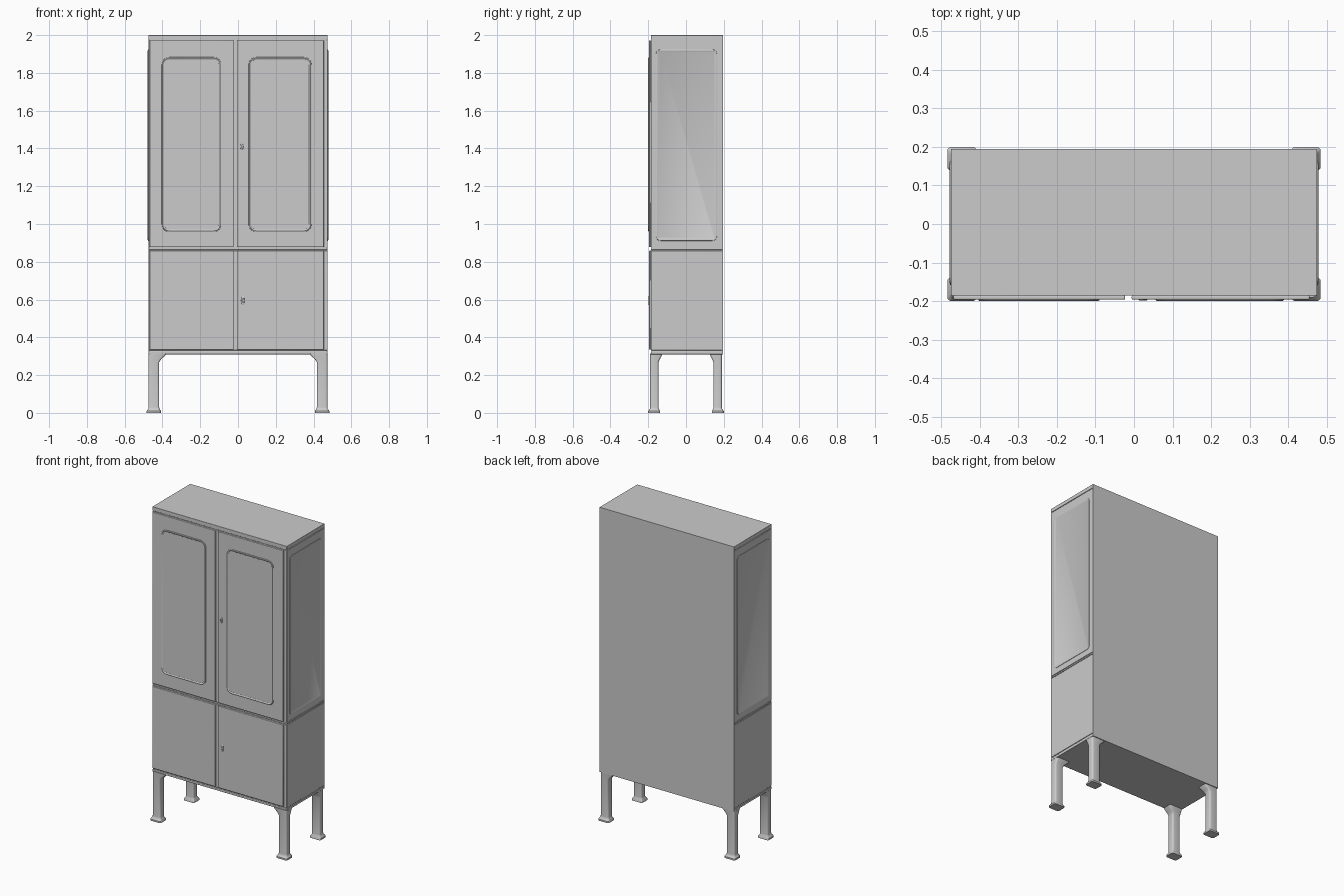
import bpy, bmesh
from math import cos, sin, pi, radians
from mathutils import Matrix, Vector

if "Cube" in bpy.data.objects:
    bpy.data.objects.remove(bpy.data.objects["Cube"])


def make(name, bm, bevel=0):
    bmesh.ops.recalc_face_normals(bm, faces=bm.faces)
    me = bpy.data.meshes.new(name)
    bm.to_mesh(me)
    bm.free()
    ob = bpy.data.objects.new(name, me)
    bpy.context.collection.objects.link(ob)
    bpy.ops.object.select_all(action='DESELECT')
    ob.select_set(True)
    bpy.context.view_layer.objects.active = ob
    bpy.ops.object.shade_smooth_by_angle(angle=radians(35))
    if bevel:
        m = ob.modifiers.new("Bevel", 'BEVEL')
        m.width, m.segments = bevel, 2
    return ob


def box(name, x0, x1, y0, y1, z0, z1, bevel=0):
    bm = bmesh.new()
    bmesh.ops.create_cube(bm, size=1, matrix=Matrix.Translation(
        ((x0 + x1) / 2, (y0 + y1) / 2, (z0 + z1) / 2)) @ Matrix.Diagonal((x1 - x0, y1 - y0, z1 - z0, 1)))
    return make(name, bm, bevel)


def loft(name, loops):
    bm = bmesh.new()
    rings = [[bm.verts.new(p) for p in lp] for lp in loops]
    n = len(rings[0])
    for a, b in zip(rings, rings[1:]):
        for i in range(n):
            bm.faces.new((a[i], a[(i + 1) % n], b[(i + 1) % n], b[i]))
    bm.faces.new(rings[0])
    bm.faces.new(rings[-1])
    return make(name, bm)


def rounded(u0, u1, v0, v1, r, seg=6):
    pts = []
    for k, (u, v) in enumerate(((u1 - r, v1 - r), (u0 + r, v1 - r), (u0 + r, v0 + r), (u1 - r, v0 + r))):
        for i in range(seg + 1):
            a = (k + i / seg) * pi / 2
            pts.append((u + r * cos(a), v + r * sin(a)))
    return pts


# Pane framed by a raised bead: (inset, height) steps, mapped onto a wall by place()
def pane(name, u0, u1, v0, v1, r, rise, place):
    steps = ((0, -0.003), (0.002, 0.6 * rise), (0.006, rise), (0.010, 0.7 * rise), (0.013, 0.0006))
    loft(name, [[Vector(place(u, v, h)) for u, v in
                 rounded(u0 + i, u1 - i, v0 + i, v1 - i, r - i)] for i, h in steps])


# Carcass: full-depth core, with outer shells separated by thin seams
W, F, B = 0.475, -0.186, 0.195
box("cabinet_core", -W + 0.004, W - 0.004, F + 0.003, B - 0.001, 0.315, 1.995)
for name, z0, z1 in (("base_rail", 0.31, 0.325), ("lower_case", 0.331, 0.859),
                     ("middle_rail", 0.863, 0.871), ("upper_case", 0.875, 1.972),
                     ("top_slab", 1.976, 2.0)):
    box(name, -W, W, F, B - 0.002, z0, z1, 0.0015)
box("back_panel", -W, W, B - 0.004, B, 0.31, 2.0)

# Doors, panes and locks
DF = -0.196
for side, x0, x1, p0, p1 in (("left", -0.468, -0.023, -0.405, -0.088),
                             ("right", -0.006, 0.455, 0.055, 0.39)):
    box(side + "_lower_door", x0, x1, DF, F + 0.001, 0.335, 0.859, 0.003)
    box(side + "_upper_door", x0, x1, DF, F + 0.001, 0.877, 1.972, 0.003)
    pane(side + "_door_pane", p0, p1, 0.958, 1.884, 0.04, 0.004, lambda u, v, h: (u, DF - h, v))
for name, x, z, w, h in (("upper", 0.02, 1.41, 0.008, 0.019), ("lower", 0.026, 0.595, 0.009, 0.024)):
    def oval(s, y):
        return [(x + w * s * cos(2 * pi * i / 24), y, z + h * s * sin(2 * pi * i / 24)) for i in range(24)]
    loft(name + "_lock_plate", [oval(1, DF + 0.002), oval(1, DF - 0.001), oval(0.8, DF - 0.003),
                                oval(0.45, DF - 0.003), oval(0.4, DF - 0.001)])

# Side panes
for side, s in (("left", -1), ("right", 1)):
    pane(side + "_side_pane", -0.16, 0.165, 0.91, 1.925, 0.025, 0.003,
         lambda u, v, h: (s * (W + h), u, v))

# Legs: flared foot, straight shaft, bracket spreading inwards at the top
# each step: height, outward offset, width in x, width in y
STEPS = ((0, 0.010, 0.076, 0.062), (0.010, 0.010, 0.076, 0.062), (0.022, 0.001, 0.059, 0.047),
         (0.03, 0, 0.057, 0.045), (0.268, 0, 0.057, 0.045), (0.285, 0, 0.068, 0.052),
         (0.305, 0, 0.09, 0.062), (0.314, 0, 0.093, 0.064))
for sx, xn in ((-1, "left"), (1, "right")):
    for sy, yn in ((-1, "front"), (1, "back")):
        loops = []
        for z, o, wx, wy in STEPS:
            ox, oy = 0.474 + o, 0.190 + o
            loops.append([(sx * u, sy * v, z) for u, v in
                          rounded(ox - wx, ox, oy - wy, oy, 0.010, 3)])
        loft(yn + "_" + xn + "_leg", loops)
